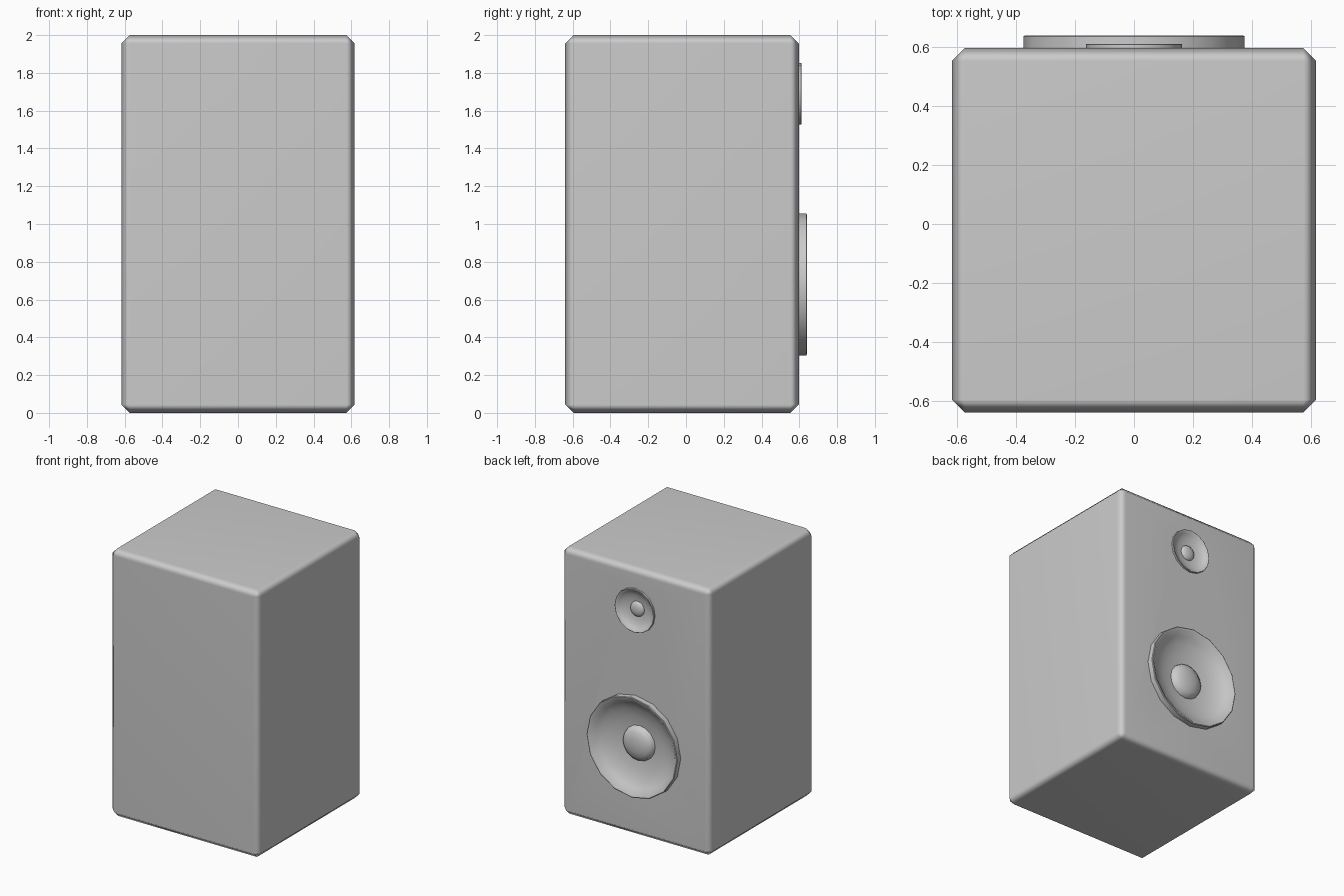
import bpy, bmesh, math
from mathutils import Vector

if "Cube" in bpy.data.objects:
    bpy.data.objects.remove(bpy.data.objects["Cube"])

SIDES = 16
FRONT = 0.597  # y of the baffle that carries the drivers


def lathe(name, profile, y, z, scale):
    """Revolve (radius, offset) points around an axis running along +y."""
    bm = bmesh.new()
    rings = []
    for r, d in profile:
        if r == 0:
            rings.append([bm.verts.new((0, y + d * scale, z))])
            continue
        rings.append([bm.verts.new((r * scale * math.cos(a), y + d * scale, z + r * scale * math.sin(a)))
                      for a in (2 * math.pi * i / SIDES for i in range(SIDES))])
    for a, b in zip(rings, rings[1:]):
        for i in range(SIDES):
            j = (i + 1) % SIDES
            bm.faces.new((a[i], a[j], b[0]) if len(b) == 1 else (a[i], a[j], b[j], b[i]))
    if len(rings[0]) > 1 and len(rings[-1]) == 1 and name.endswith("cutter"):
        bm.faces.new(rings[0])
    bmesh.ops.recalc_face_normals(bm, faces=bm.faces)
    # open shells: make the last ring face outwards (+y)
    bm.faces.ensure_lookup_table()
    if bm.faces[SIDES * (len(rings) - 1) - 1].normal.y < 0:
        bmesh.ops.reverse_faces(bm, faces=bm.faces)
    me = bpy.data.meshes.new(name)
    bm.to_mesh(me)
    bm.free()
    ob = bpy.data.objects.new(name, me)
    bpy.context.collection.objects.link(ob)
    return ob


def activate(ob):
    bpy.ops.object.select_all(action='DESELECT')
    ob.select_set(True)
    bpy.context.view_layer.objects.active = ob


# cabinet: chamfered box
bpy.ops.mesh.primitive_cube_add(size=1, location=(0, (FRONT - 0.64) / 2, 1))
cabinet = bpy.context.object
cabinet.name = "cabinet"
cabinet.scale = (1.236, FRONT + 0.64, 2)
bpy.ops.object.transform_apply(location=True, rotation=False, scale=True)
bevel = cabinet.modifiers.new("chamfer", 'BEVEL')
bevel.width = 0.044
bevel.segments = 1
bpy.ops.object.modifier_apply(modifier="chamfer")

# driver profile in woofer size: outer wall, lip, cone, then dust cap
ring = [(0.375, -0.075), (0.375, -0.003), (0.370, 0.0), (0.355, -0.004), (0.32, -0.035),
        (0.27, -0.062), (0.20, -0.083), (0.13, -0.092)]
cap = [(0.13, -0.092), (0.122, -0.070), (0.095, -0.052), (0.05, -0.041), (0, -0.038)]
hole = [(0.368, -0.2), (0.368, 0.1), (0, 0.1)]

for name, z, scale, y in (("woofer", 0.68, 1.0, 0.64), ("tweeter", 1.69, 0.435, 0.611)):
    # opening in the baffle
    cutter = lathe(name + "_cutter", hole, y, z, scale)
    cutter.hide_render = True
    activate(cabinet)
    cut = cabinet.modifiers.new("cut", 'BOOLEAN')
    cut.operation = 'DIFFERENCE'
    cut.solver = 'EXACT'
    cut.object = cutter
    bpy.ops.object.modifier_apply(modifier="cut")
    bpy.data.objects.remove(cutter)
    # cone with rim, and dust cap
    for part, prof in (("_cone", ring), ("_dust_cap", cap)):
        ob = lathe(name + part, prof, y, z, scale)
        activate(ob)
        bpy.ops.object.shade_smooth_by_angle(angle=math.radians(45))

# soft shading across the chamfers while the big panels stay flat
activate(cabinet)
bpy.ops.object.shade_smooth_by_angle(angle=math.radians(50))
weighted = cabinet.modifiers.new("weighted", 'WEIGHTED_NORMAL')
weighted.keep_sharp = True
